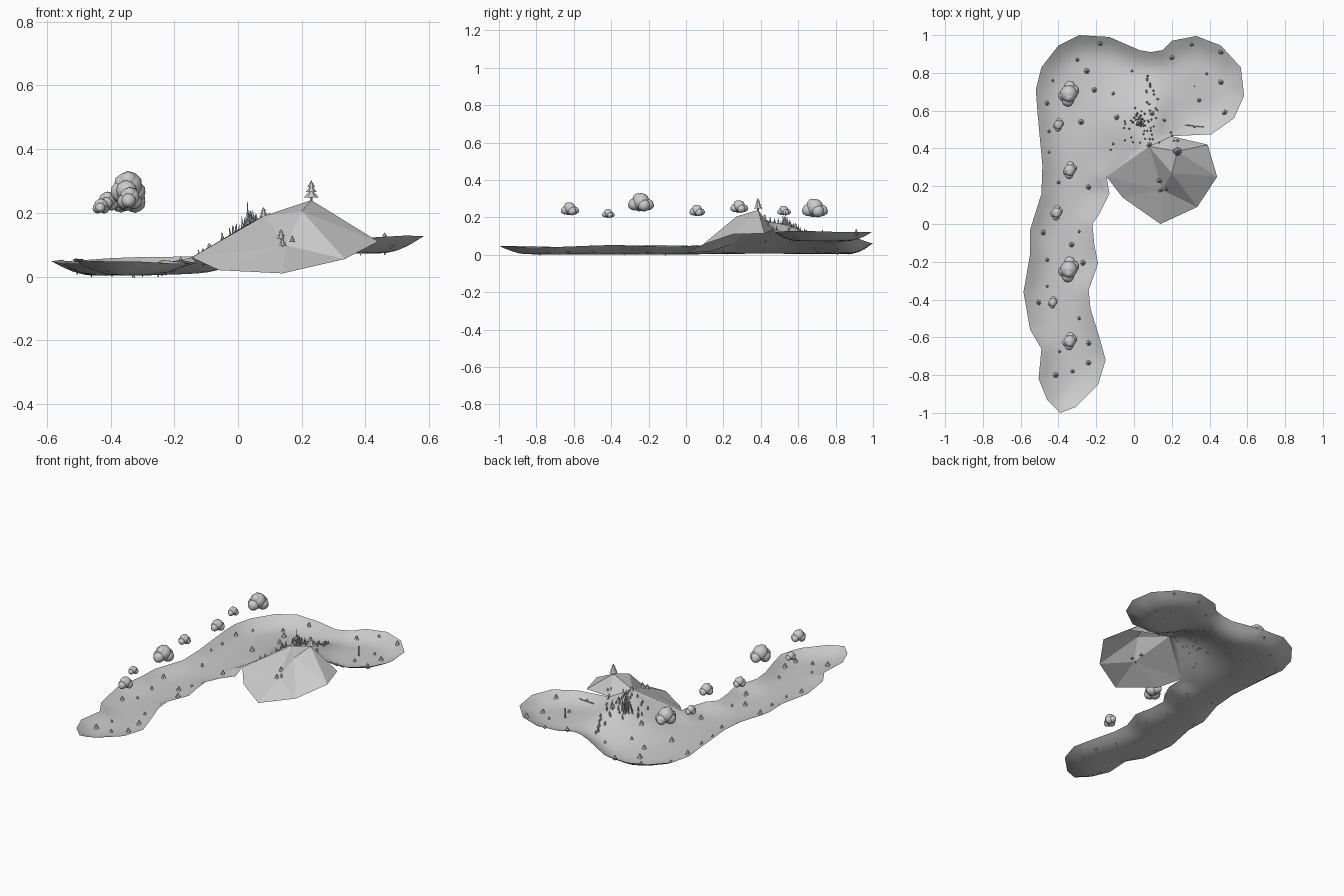
import bpy, bmesh, math, random
from mathutils import Vector, Matrix
from mathutils.geometry import delaunay_2d_cdt
from mathutils.bvhtree import BVHTree

if "Cube" in bpy.data.objects:
    bpy.data.objects.remove(bpy.data.objects["Cube"])

random.seed(4)
grey = bpy.data.materials.new("plain grey")
grey.diffuse_color = (0.6, 0.6, 0.6, 1)
grey.use_nodes = True
grey.node_tree.nodes["Principled BSDF"].inputs["Base Color"].default_value = grey.diffuse_color


def finish(bm, name, smooth=False):
    me = bpy.data.meshes.new(name)
    for f in bm.faces:
        f.smooth = smooth
    bm.to_mesh(me)
    me.materials.append(grey)
    ob = bpy.data.objects.new(name, me)
    bpy.context.collection.objects.link(ob)
    return ob


def step(a, b, t):
    t = min(max((t - a) / (b - a), 0), 1)
    return t * t * (3 - 2 * t)


# Outline of the valley sheet, counter-clockwise from the south tip
outline = [Vector(p) for p in [
    (-.39, -1), (-.31, -.97), (-.19, -.85), (-.15, -.72), (-.18, -.61), (-.23, -.45),
    (-.24, -.35), (-.19, -.21), (-.21, -.11), (-.22, 0), (-.18, .06), (-.13, .16),
    (-.145, .25), (.08, .41), (.2, .465), (.41, .475), (.53, .56), (.583, .68), (.565, .83),
    (.46, .945), (.33, .995), (.2, .97), (.15, .92), (.09, .91), (.03, .92), (-.13, .99),
    (-.29, 1), (-.40, .945), (-.49, .83), (-.52, .71), (-.51, .58), (-.485, .31),
    (-.49, .16), (-.55, -.03), (-.55, -.16), (-.585, -.36), (-.55, -.56), (-.49, -.66),
    (-.505, -.82), (-.46, -.93)]]
N = len(outline)
# Seam where the valley meets the hill
seam = [Vector(p) for p in [(-.145, .25, .06), (.08, .41, .19), (.2, .465, .135)]]


def seg_near(p, a, b):
    t = max(0, min(1, (p - a).dot(b - a) / (b - a).length_squared))
    return (p - a - (b - a) * t).length, t


def edge_dist(p):
    return min(seg_near(p, outline[i], outline[(i + 1) % N])[0] for i in range(N))


def height(p):
    # shelf stepping up to the east, a mound in the middle, rims curling upwards
    z = .003 + .07 * step(-.12, .3, p.x) * step(.2, .5, p.y)
    sx = .16 if p.x < .07 else .085
    z += .135 * math.exp(-((p.x - .07) / sx) ** 2 / 2 - ((p.y - .47) / .18) ** 2 / 2)
    hits = []
    for a, b in zip(seam, seam[1:]):
        d, t = seg_near(p, a.xy, b.xy)
        hits.append((d, a.z + (b.z - a.z) * t))
    d, sz = min(hits)
    rim = max(0, 1 - edge_dist(p) / .13) ** 1.9
    lift = .047 + .007 * p.y + .005 * math.sin(9 * p.y + 5 * p.x)
    z += lift * rim * step(.02, .17, d)
    w = math.exp(-(d / .06) ** 2)
    return z + (sz - z) * w


# Valley: one thin bowl-like sheet
pts = list(outline)
for i in range(-16, 17):
    for j in range(-27, 28):
        p = Vector((i * .037 + (j % 2) * .018, j * .037))
        if edge_dist(p) > .018:
            pts.append(p)
vs, _, fs, *_ = delaunay_2d_cdt(pts, [], [list(range(N))], 1, 1e-5)
bm = bmesh.new()
bv = [bm.verts.new((v.x, v.y, height(v))) for v in vs]
for f in fs:
    bm.faces.new([bv[k] for k in f])
bmesh.ops.delete(bm, geom=[v for v in bm.verts if not v.link_faces], context='VERTS')
bm.normal_update()
if sum(f.normal.z for f in bm.faces) < 0:
    bmesh.ops.reverse_faces(bm, faces=bm.faces[:])
valley_tree = BVHTree.FromBMesh(bm)
finish(bm, "valley", True)
bm.free()

# Faceted hill, an open shell
bm = bmesh.new()
hv = [bm.verts.new(c) for c in [
    (-.145, .25, .06), (-.06, .14, .02), (.14, 0, .01), (.335, .09, .055), (.44, .25, .11),
    (.39, .42, .115), (.2, .465, .135), (.08, .41, .19), (.23, .385, .24), (.2, .27, .205),
    (.15, .18, .098)]]
for f in [(0, 1, 10), (1, 2, 10), (2, 3, 10), (3, 9, 10), (9, 7, 10), (7, 0, 10),
          (3, 4, 9), (4, 8, 9), (4, 5, 8), (5, 6, 8), (6, 7, 8), (7, 9, 8)]:
    bm.faces.new([hv[k] for k in f])
hill_tree = BVHTree.FromBMesh(bm)
finish(bm, "hill")
bm.free()


def ground(x, y):
    z = [0]
    for t in (valley_tree, hill_tree):
        hit = t.ray_cast(Vector((x, y, 2)), Vector((0, 0, -1)))[0]
        if hit:
            z.append(hit.z)
    return max(z)


def cone(bm, x, y, z, r1, r2, h, n=6, tilt=0, turn=0):
    m = (Matrix.Translation((x, y, z)) @ Matrix.Rotation(turn, 4, 'Z')
         @ Matrix.Rotation(tilt, 4, 'X') @ Matrix.Translation((0, 0, h / 2)))
    bmesh.ops.create_cone(bm, cap_ends=True, segments=n, radius1=r1, radius2=r2, depth=h, matrix=m)


def pine(bm, x, y, z, h, r):
    cone(bm, x, y, z - .003, r * .2, r * .2, h * .25)
    for k in range(3):
        cone(bm, x, y, z + h * (.17 + .25 * k), r * (1 - .25 * k), r * .1 * (2 - k), h * .33, 7)


# Small pines scattered over the valley and the hill foot
spots = [(-.18, .955), (-.3, .87), (-.25, .81), (-.43, .76), (-.46, .64), (-.45, .49),
         (-.28, .54), (-.45, .38), (-.21, .71), (-.11, .69), (-.09, .565), (-.11, .425),
         (-.24, .195), (-.4, .22), (-.48, -.045), (-.29, -.04), (-.33, -.11), (-.46, -.19),
         (-.27, -.205), (-.46, -.33), (-.505, -.415), (-.29, -.5), (-.24, -.63),
         (-.395, -.675), (-.24, -.735), (-.325, -.78), (-.415, -.8), (-.01, .81), (.2, .88),
         (.305, .95), (.46, .91), (.385, .795), (.46, .75), (.345, .655), (.48, .59),
         (.32, .515), (.095, .585), (.16, .55), (.08, .42), (.23, .44), (.14, .18),
         (.17, .185), (.135, .23)]
bm = bmesh.new()
for i, (x, y) in enumerate(spots):
    s = (1, .75, 1.1, .6)[i % 4]
    pine(bm, x, y, ground(x, y) - .004, .032 * s, .014 * s)
finish(bm, "small_pines")
bm.free()

# Summit pine
bm = bmesh.new()
pine(bm, .23, .385, .237, .066, .024)
finish(bm, "summit_pine")
bm.free()

# Spiky thicket on the mound
bm = bmesh.new()
for i in range(65):
    a, d = random.uniform(0, 6.283), abs(random.gauss(0, .07))
    x, y = .035 + d * math.cos(a), .535 + 1.1 * d * math.sin(a)
    h = random.uniform(.015, .035) + .03 * math.exp(-(d / .04) ** 2)
    cone(bm, x, y, ground(x, y) - .003, .006, .0005, h, 5, random.uniform(0, .2), a)
cone(bm, .03, .53, ground(.03, .53), .006, .0005, .09, 5)
for i in range(12):
    x, y = random.uniform(.06, .13), random.uniform(.63, .8)
    cone(bm, x, y, ground(x, y) - .002, .007, .001, .02, 5)
finish(bm, "thicket")
bm.free()

# Pole and fallen log on the eastern shelf
bm = bmesh.new()
cone(bm, .32, .73, ground(.32, .73), .004, .003, .06)
cone(bm, .27, .525, ground(.27, .525) + .004, .004, .004, .1, 6, math.pi / 2, math.pi / 2 - .1)
finish(bm, "pole_and_log")
bm.free()

# Clouds: clusters of overlapping balls
puffs = [(0, 0, .007, .046), (.005, .045, -.01, .03), (-.005, -.043, -.008, .033),
         (.022, .018, -.013, .034), (-.022, -.012, -.012, .034), (0, -.02, .024, .028),
         (0, .06, -.015, .018), (-.005, -.06, -.015, .019)]
clouds = [(-.345, .69, .247, 1), (-.4, .525, .235, .52), (-.34, .285, .256, .68),
          (-.41, .06, .235, .6), (-.345, -.24, .278, 1), (-.43, -.415, .22, .48),
          (-.34, -.62, .244, .7)]
for i, (x, y, z, s) in enumerate(clouds):
    bm = bmesh.new()
    for px, py, pz, r in puffs:
        bmesh.ops.create_icosphere(bm, subdivisions=2, radius=r * s, matrix=Matrix.Translation(
            (x + px * s, y + py * s * .85, z + pz * s)))
    finish(bm, f"cloud_{i + 1}", True)
    bm.free()
